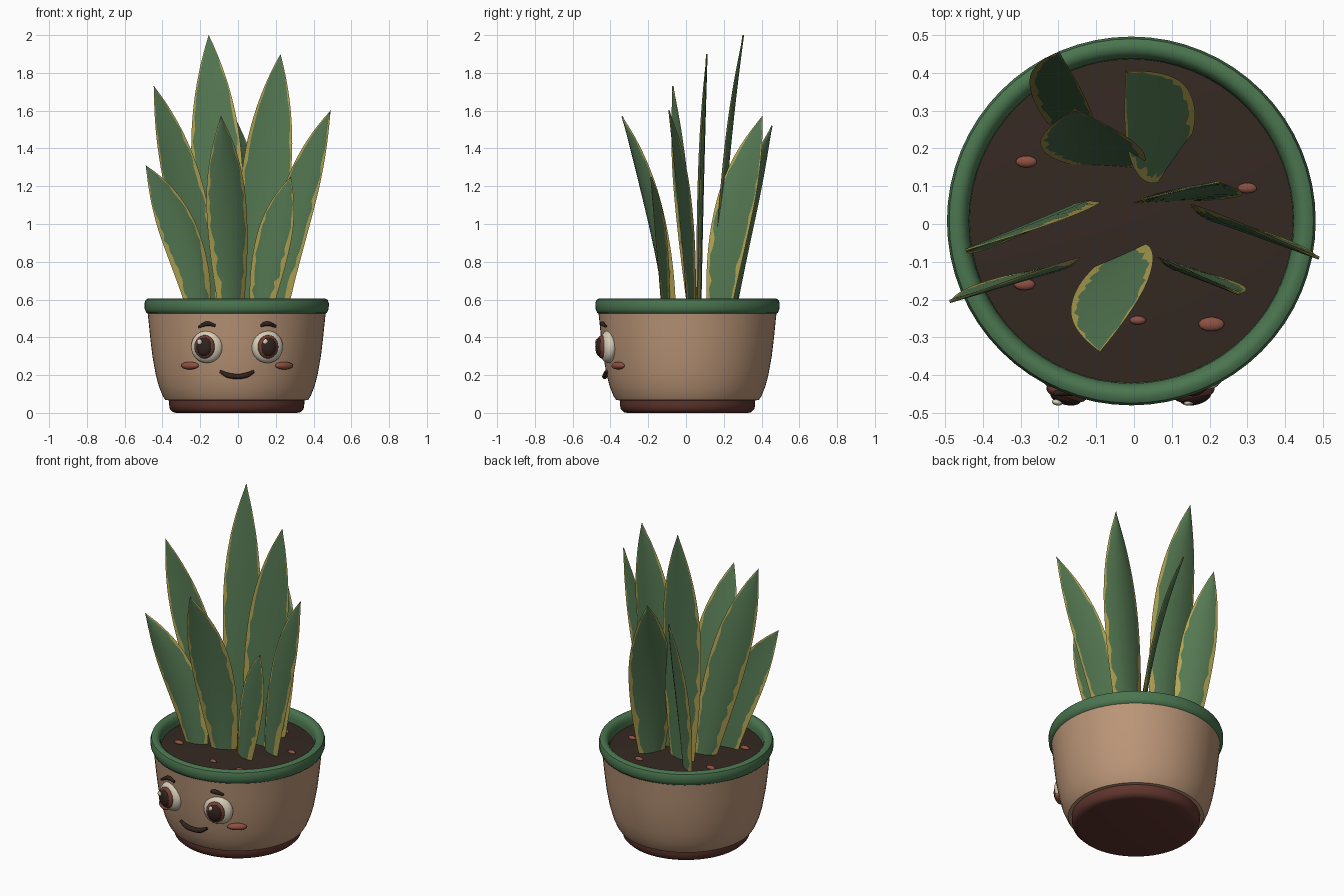
import bpy, bmesh, math, random
from mathutils import Vector

random.seed(4)
if "Cube" in bpy.data.objects:
    bpy.data.objects.remove(bpy.data.objects["Cube"])


def material(name, r, g, b):
    m = bpy.data.materials.new(name)
    m.use_nodes = True
    m.diffuse_color = (r, g, b, 1)
    m.node_tree.nodes["Principled BSDF"].inputs["Base Color"].default_value = (r, g, b, 1)
    return m


LEAF = material("leaf green", .09, .19, .085)
MARGIN = material("leaf margin yellow", .45, .37, .085)
RIM = material("rim green", .07, .18, .08)
CLAY = material("pot tan", .49, .30, .185)
FOOT = material("foot red brown", .115, .035, .026)
SOIL = material("soil brown", .036, .022, .016)
PINK = material("pebble red", .27, .082, .055)
WHITE = material("eye white", .68, .61, .48)
IRIS = material("iris brown", .17, .05, .033)
DARK = material("face dark brown", .03, .016, .012)

POT = Vector((-.007, .008, 0))


def finish(bm, name, mats, angle=40):
    bmesh.ops.remove_doubles(bm, verts=bm.verts, dist=.0005)
    bmesh.ops.recalc_face_normals(bm, faces=bm.faces)
    mesh = bpy.data.meshes.new(name)
    bm.to_mesh(mesh)
    bm.free()
    for m in mats:
        mesh.materials.append(m)
    ob = bpy.data.objects.new(name, mesh)
    bpy.context.collection.objects.link(ob)
    bpy.ops.object.select_all(action='DESELECT')
    ob.select_set(True)
    bpy.context.view_layer.objects.active = ob
    bpy.ops.object.shade_smooth_by_angle(angle=math.radians(angle))
    return ob


def lathe(name, profile, mat, segments=64):
    bm = bmesh.new()
    verts = [bm.verts.new((r, 0, z)) for r, z in profile]
    edges = [bm.edges.new(pair) for pair in zip(verts, verts[1:])]
    bmesh.ops.spin(bm, geom=verts + edges, cent=(0, 0, 0), axis=(0, 0, 1),
                   angle=math.tau, steps=segments)
    ob = finish(bm, name, [mat])
    ob.location = POT
    return ob


def ellipsoid(name, centre, radii, mat, turn=0):
    bm = bmesh.new()
    bmesh.ops.create_uvsphere(bm, u_segments=24, v_segments=14, radius=1)
    bmesh.ops.scale(bm, vec=radii, verts=bm.verts)
    ob = finish(bm, name, [mat])
    ob.location = centre
    ob.rotation_euler.z = turn
    return ob


def stroke(name, points, radius, mat):
    # Rounded tube with tapered ends through the given points
    curve = bpy.data.curves.new(name, 'CURVE')
    curve.dimensions = '3D'
    curve.bevel_depth = radius
    curve.bevel_resolution = 3
    curve.use_fill_caps = True
    spline = curve.splines.new('BEZIER')
    spline.bezier_points.add(len(points) - 1)
    for i, (bp, co) in enumerate(zip(spline.bezier_points, points)):
        bp.co = co
        bp.radius = .55 if i in (0, len(points) - 1) else 1
        bp.handle_left_type = bp.handle_right_type = 'AUTO'
    curve.materials.append(mat)
    ob = bpy.data.objects.new(name, curve)
    bpy.context.collection.objects.link(ob)


# Pot, foot, rim and soil
lathe("pot_body", [(.34, .065), (.378, .068), (.392, .09), (.412, .14), (.428, .2),
                   (.446, .3), (.458, .4), (.466, .48), (.472, .535), (.44, .55)], CLAY)
lathe("pot_foot", [(0, 0), (.32, 0), (.338, .004), (.354, .02), (.358, .045),
                   (.358, .07), (.33, .075)], FOOT)
lathe("pot_rim", [(.462, .522), (.478, .53), (.487, .55), (.488, .58), (.482, .598),
                  (.468, .606), (.45, .604), (.437, .592), (.43, .57), (.428, .53)], RIM)
lathe("soil", [(0, .556), (.2, .552), (.36, .545), (.434, .538)], SOIL)

# Pebbles on the soil
for x, y, r in [(-.285, .165, .028), (.3, .095, .025), (.01, -.255, .021),
                (.205, -.265, .034), (-.29, -.16, .028), (.11, .3, .026)]:
    ellipsoid("pebble", (x, y, .55), (r, r * .55, .012), PINK)

# Face: eyes, brows and cheeks on each side
for side, word in ((-1, "right"), (1, "left")):
    cx = side * .16 - .005
    turn = side * math.radians(14)
    out = Vector((math.sin(turn), -math.cos(turn), 0))
    eye = Vector((cx, -.412, .35))
    look = eye + Vector((-.004, 0, 0)) + out * .034
    ellipsoid(word + "_eye_white", eye, (.086, .045, .086), WHITE, turn)
    ellipsoid(word + "_iris", look, (.056, .026, .062), IRIS, turn)
    ellipsoid(word + "_pupil", look + out * .014, (.042, .02, .05), DARK, turn)
    ellipsoid(word + "_eye_glint", look + out * .028 + Vector((-.02, 0, .026)),
              (.014, .008, .015), WHITE, turn)
    stroke(word + "_brow", [(cx - .045, -.437 + side * .012, .455 + side * .002),
                            (cx, -.443, .472),
                            (cx + .045, -.437 + side * .012, .46 - side * .002)], .013, DARK)
    ellipsoid(word + "_cheek", (side * .25 - .005, -.36, .25), (.055, .02, .02), PINK,
              side * math.radians(34))

# Smile
stroke("smile", [(-.095, -.423, .22), (-.055, -.428, .2), (-.005, -.43, .193),
                 (.045, -.428, .2), (.085, -.423, .22)], .014, DARK)


def leaf(name, base, tip, across, half, bow):
    base, tip = Vector((*base, .52)), Vector(tip)
    across = Vector((*across, 0)).normalized()
    lean = tip - base
    bend = base + Vector((lean.x * bow, lean.y * bow, lean.z * .5))
    rows = 24
    bm = bmesh.new()
    sheets = {1: [], -1: []}
    for i in range(rows + 1):
        t = i / rows
        p = base * (1 - t) ** 2 + bend * 2 * t * (1 - t) + tip * t * t
        tangent = ((bend - base) * (1 - t) + (tip - bend) * t).normalized()
        w = (across - tangent * across.dot(tangent)).normalized()
        n = tangent.cross(w)
        if n.dot(Vector((lean.x, lean.y, 0))) > 0:
            n = -n
        # Narrow at the soil, widest halfway, pointed at the top
        if t < .5:
            size = half * (.6 + .4 * math.sin(t * math.pi))
        else:
            size = half * (1 - (2 * t - 1) ** 2.2)
        # Uneven yellow margin that thins toward the tip
        inner = [1 - min(.4, (.027 * (1 - t) + .004) * random.uniform(.5, 1.5)
                         / max(size, .01)) for _ in range(2)]
        us = [-1, -inner[0], -.45, 0, .45, inner[1], 1]
        for s, sheet in sheets.items():
            sheet.append([bm.verts.new(p + w * u * size
                          + n * (size * .16 * u * u + s * .011 * (1 - u * u) * (1 - t * .6)))
                          for u in us])
    for sheet in sheets.values():
        for low, high in zip(sheet, sheet[1:]):
            for k in range(6):
                f = bm.faces.new((low[k], low[k + 1], high[k + 1], high[k]))
                f.material_index = 1 if k in (0, 5) else 0
    finish(bm, name, [LEAF, MARGIN], 60)


# Leaves: base, tip, width direction, half width, bow
leaf("back_right_leaf", (-.17, .24), (-.2, .455, 1.52), (.8, -.5), .1, .3)
leaf("tallest_leaf", (-.08, .165), (-.155, .303, 2), (1, -.05), .135, .25)
leaf("back_left_leaf", (.1, .18), (-.02, .405, 1.57), (.57, .82), .125, .2)
leaf("tall_left_leaf", (.08, .07), (.225, .11, 1.9), (1, .04), .13, .38)
leaf("tall_right_leaf", (-.15, .045), (-.445, -.07, 1.73), (.92, .36), .108, .35)
leaf("side_left_leaf", (.2, .02), (.49, -.09, 1.6), (.93, -.35), .1, .15)
leaf("front_leaf", (-.03, -.09), (-.09, -.338, 1.57), (.9, .4), .115, .22)
leaf("side_right_leaf", (-.2, -.115), (-.488, -.205, 1.31), (.96, .24), .103, .15)
leaf("short_left_leaf", (.115, -.115), (.28, -.185, 1.25), (.95, -.3), .097, .25)
